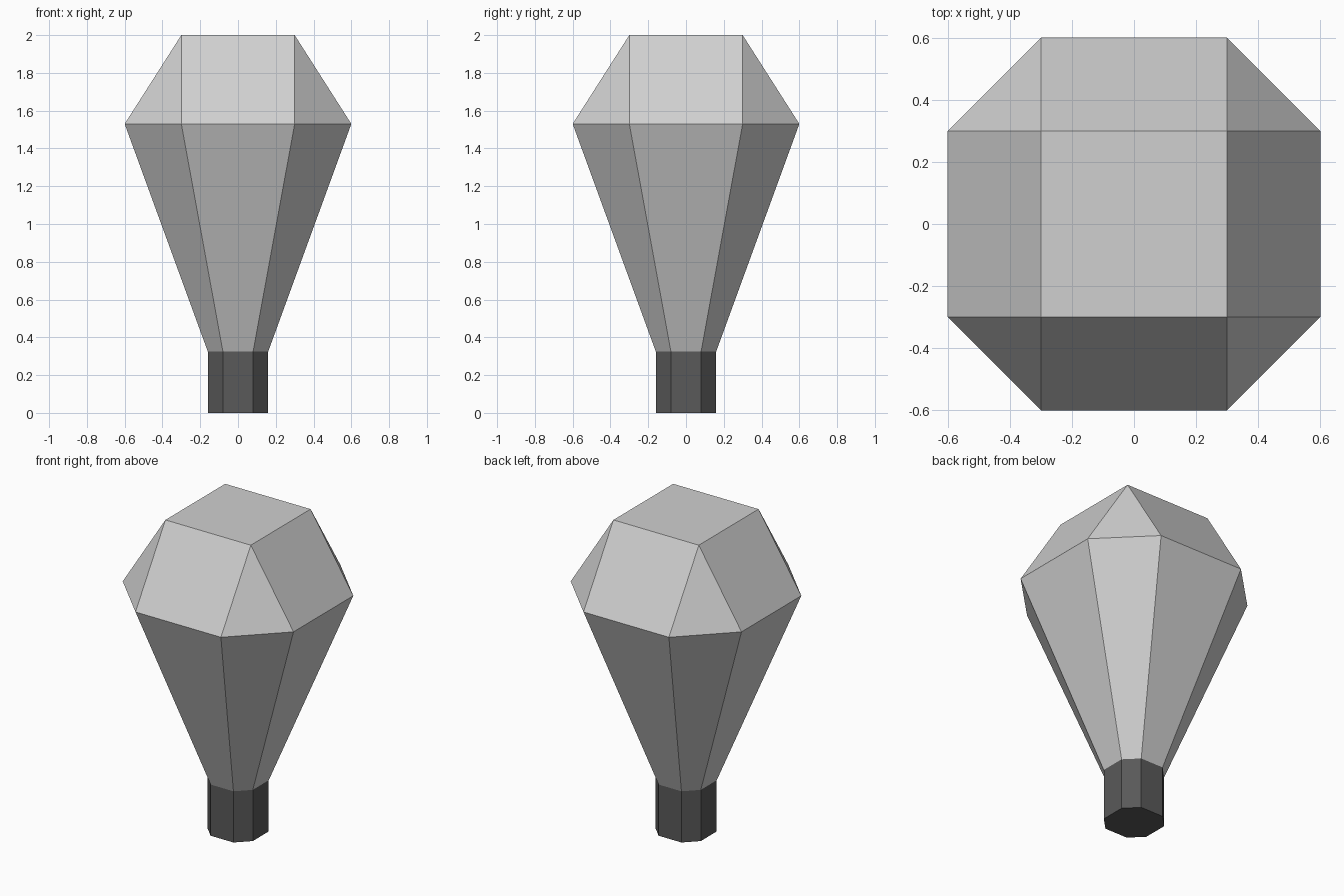
import bpy, bmesh

if "Cube" in bpy.data.objects:
    bpy.data.objects.remove(bpy.data.objects["Cube"])


def material(name, v):
    m = bpy.data.materials.new(name)
    m.diffuse_color = (v, v, v, 1)
    m.use_nodes = True
    m.node_tree.nodes["Principled BSDF"].inputs["Base Color"].default_value = m.diffuse_color
    return m


def loft(name, sections, mat, bottom=False, top=False):
    """Skin chamfered-square sections given as (half width, half side, z)."""
    bm = bmesh.new()
    rings = []
    for a, b, z in sections:
        pts = [(a, -b), (a, b), (b, a), (-b, a), (-a, b), (-a, -b), (-b, -a), (b, -a)]
        rings.append([bm.verts.new((x, y, z)) for x, y in pts])
    for lo, hi in zip(rings, rings[1:]):
        for i in range(8):
            j = (i + 1) % 8
            bm.faces.new((lo[i], lo[j], hi[j], hi[i]))
    if bottom:
        bm.faces.new(rings[0][::-1])
    if top:
        bm.faces.new(rings[-1])
    # Where half width equals half side, the section collapses to a square
    bmesh.ops.remove_doubles(bm, verts=bm.verts, dist=0.0001)
    me = bpy.data.meshes.new(name)
    bm.to_mesh(me)
    bm.free()
    me.materials.append(mat)
    ob = bpy.data.objects.new(name, me)
    bpy.context.collection.objects.link(ob)
    return ob


light_grey = material("light grey", 0.63)
dark_grey = material("dark grey", 0.10)

# Octagonal neck at the bottom
loft("neck", [(0.16, 0.08, 0), (0.16, 0.08, 0.325)], dark_grey, bottom=True)

# Flared body with faceted crown and square top
loft("faceted_head", [(0.16, 0.08, 0.325), (0.6, 0.3, 1.53), (0.3, 0.3, 2)],
     light_grey, top=True)
